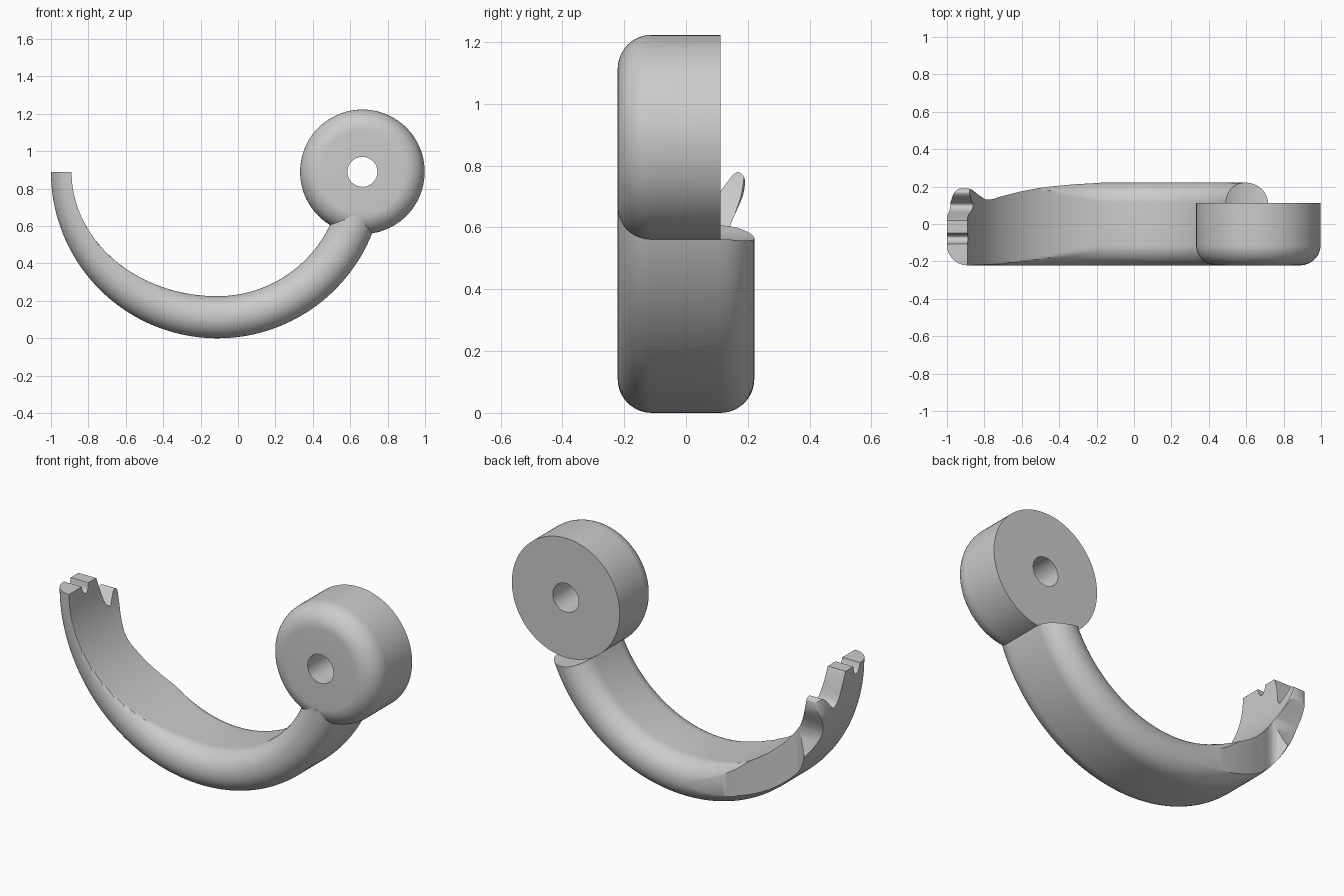
import bpy, bmesh
from math import sin, cos, pi, hypot

cube = bpy.data.objects.get("Cube")
if cube:
    bpy.data.objects.remove(cube, do_unlink=True)

grey = bpy.data.materials.new("plain_grey")
grey.use_nodes = True
grey.diffuse_color = (0.6, 0.6, 0.6, 1)
grey.node_tree.nodes["Principled BSDF"].inputs["Base Color"].default_value = (0.6, 0.6, 0.6, 1)

HALF = 0.221          # half depth of the hook
FILLET = 0.11         # edge rounding
AXIS = 0.89           # height of the arc and disc centres
ARC_X, DISC_X, DISC_R = -0.11, 0.665, 0.333
INNER, TIP_INNER = 0.665, 0.78   # inner arc radius at the bottom and at the tip


def finish(name, bm):
    bmesh.ops.recalc_face_normals(bm, faces=bm.faces[:])
    mesh = bpy.data.meshes.new(name)
    bm.to_mesh(mesh)
    bm.free()
    mesh.materials.append(grey)
    obj = bpy.data.objects.new(name, mesh)
    bpy.context.collection.objects.link(obj)
    return obj


def inner_limit(a):
    """Elliptical inner edge that thins the arm toward the tip."""
    if cos(a) > 0:
        return 0
    return 1 / hypot(cos(a) / TIP_INNER, sin(a) / INNER)


def revolve(name, section, centre_x, start, end, steps, closed=False, limit=None):
    """Turn a closed (radius, y) section about a y-parallel axis."""
    bm = bmesh.new()
    rings = []
    for i in range(steps if closed else steps + 1):
        a = start + (end - start) * i / steps
        low = limit(a) if limit else 0
        rings.append([bm.verts.new((centre_x + max(r, low) * cos(a), y,
                                    AXIS + max(r, low) * sin(a))) for r, y in section])
    pairs = list(zip(rings, rings[1:]))
    if closed:
        pairs.append((rings[-1], rings[0]))
    else:
        bm.faces.new(rings[0])
        bm.faces.new(rings[-1])
    n = len(section)
    for p, q in pairs:
        for j in range(n):
            k = (j + 1) % n
            bm.faces.new((p[j], p[k], q[k], q[j]))
    return finish(name, bm)


def corner(cx, cy, radius, first, steps=12):
    """Quarter-circle points starting at the angle first."""
    return [(cx + radius * cos(first + pi / 2 * i / steps),
             cy + radius * sin(first + pi / 2 * i / steps)) for i in range(steps + 1)]


def smooth_path(pts, steps=5):
    """Catmull-Rom curve through the points."""
    out = []
    padded = [pts[0]] + pts + [pts[-1]]
    for a, b, c, d in zip(padded, padded[1:], padded[2:], padded[3:]):
        for i in range(steps):
            t = i / steps
            out.append(tuple(0.5 * (2 * q + (r - p) * t + (2 * p - 5 * q + 4 * r - s) * t ** 2
                                    + (3 * q - p - 3 * r + s) * t ** 3)
                             for p, q, r, s in zip(a, b, c, d)))
    return out + [pts[-1]]


def prism(name, points, vec):
    """Extrude a flat polygon along vec."""
    bm = bmesh.new()
    face = bm.faces.new([bm.verts.new(p) for p in points])
    new = bmesh.ops.extrude_face_region(bm, geom=[face])["geom"]
    bmesh.ops.translate(bm, vec=vec, verts=[v for v in new if isinstance(v, bmesh.types.BMVert)])
    return finish(name, bm)


def cut(target, cutter):
    mod = target.modifiers.new("cut", 'BOOLEAN')
    mod.operation = 'DIFFERENCE'
    mod.solver = 'EXACT'
    mod.object = cutter
    cutter.hide_render = True
    bpy.context.view_layer.objects.active = target
    bpy.ops.object.modifier_apply(modifier=mod.name)
    bpy.data.objects.remove(cutter, do_unlink=True)


# Curved arm: rounded bar swept along the arc from the tip into the disc
mid, half_r = 0.7775, 0.1125
section = []
for i, (sr, sy) in enumerate(((1, 1), (-1, 1), (-1, -1), (1, -1))):
    section += corner(mid + sr * (half_r - FILLET), sy * (HALF - FILLET), FILLET, i * pi / 2)
arm = revolve("curved_arm", section, ARC_X, pi, 2 * pi - 0.31, 120, limit=inner_limit)

# Seat behind the disc follows the disc rim
bpy.ops.mesh.primitive_cylinder_add(vertices=160, radius=DISC_R, depth=0.4,
                                    location=(DISC_X, 0.3, AXIS), rotation=(pi / 2, 0, 0))
cut(arm, bpy.context.object)

# Fingered tip and narrowed back edge, as a (y, z) outline cut through x
fingers = smooth_path([
    (-0.115, 0.93), (-0.105, 0.88), (-0.09, 0.85), (-0.07, 0.84), (-0.055, 0.86),
    (-0.045, 0.9), (-0.01, 0.93), (0.02, 0.89), (0.045, 0.82), (0.07, 0.74), (0.1, 0.71),
    (0.125, 0.735), (0.152, 0.77), (0.173, 0.778), (0.19, 0.755), (0.183, 0.7),
    (0.145, 0.61), (0.135, 0.55), (0.152, 0.48), (0.18, 0.4), (0.205, 0.3),
    (0.222, 0.22), (0.3, 0.18)])
fingers += [(0.3, 1.1), (-0.115, 1.1)]
cut(arm, prism("tip_cutter", [(-1.2, y, z) for y, z in fingers], (1.15, 0, 0)))

# Back edge tapering toward the tip, as an (x, y) outline cut through z
taper = smooth_path([
    (-1.02, 0.05), (-0.995, 0.08), (-0.98, 0.12), (-0.96, 0.17), (-0.92, 0.195),
    (-0.87, 0.185), (-0.83, 0.155), (-0.78, 0.13), (-0.7, 0.15), (-0.6, 0.175),
    (-0.48, 0.196), (-0.33, 0.211), (-0.2, 0.219), (-0.05, 0.23)])
taper += [(-0.05, 0.4), (-1.1, 0.4), (-1.1, 0.05)]
cut(arm, prism("taper_cutter", [(x, y, -0.1) for x, y in taper], (0, 0, 1.2)))

# Mounting disc with a rounded front rim and a through hole
profile = [(0.08, -HALF)] + corner(DISC_R - FILLET, -HALF + FILLET, FILLET, -pi / 2)
profile += [(DISC_R, 0.111), (0.08, 0.111)]
disc = revolve("mounting_disc", profile, DISC_X, 0, 2 * pi, 96, closed=True)

# Smooth shading with sharp cut edges
bpy.ops.object.select_all(action='DESELECT')
for obj in (arm, disc):
    obj.select_set(True)
bpy.context.view_layer.objects.active = arm
bpy.ops.object.shade_smooth_by_angle(angle=pi / 6)
